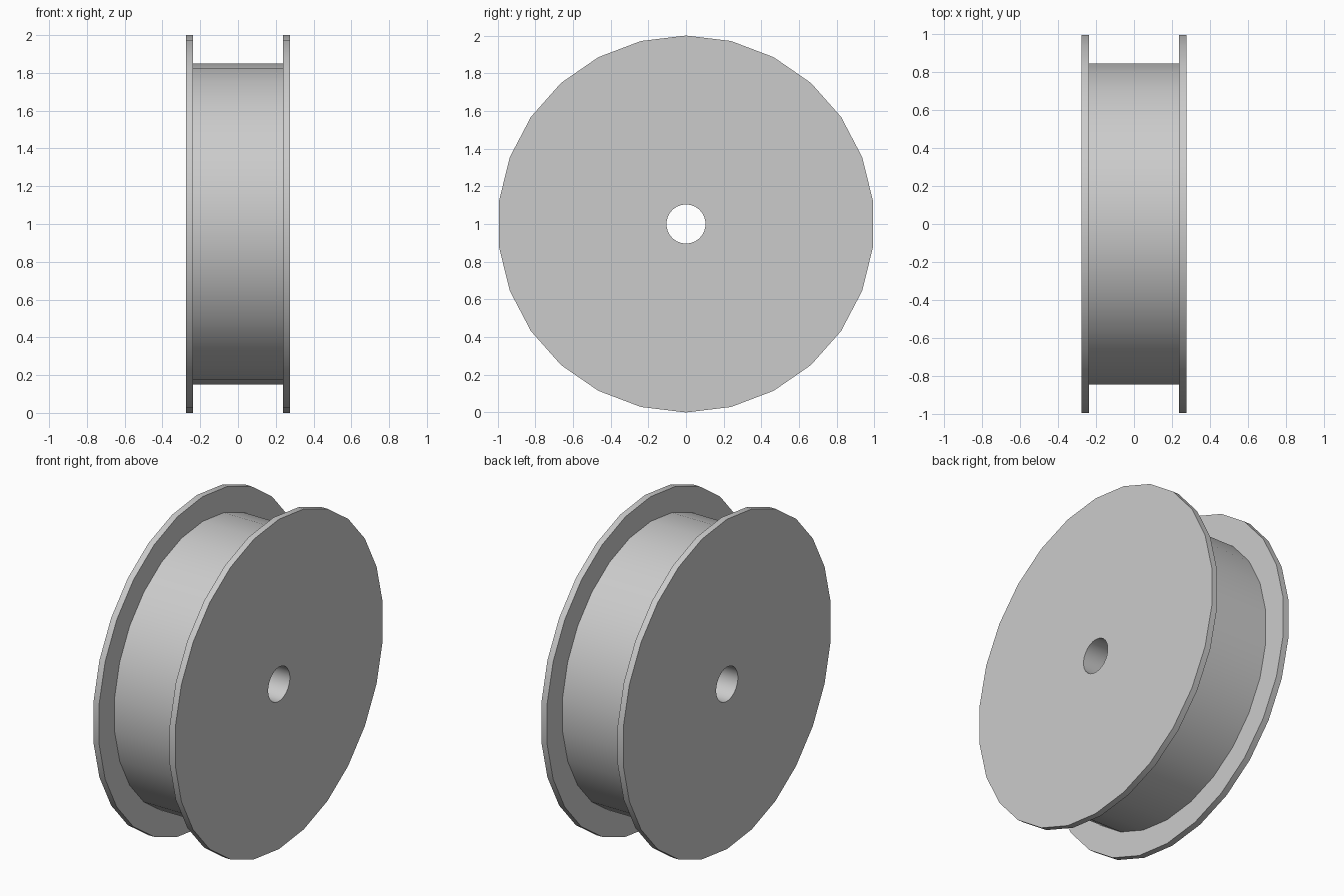
import bpy, bmesh, math
from mathutils import Vector, Matrix

cube = bpy.data.objects.get("Cube")
if cube:
    bpy.data.objects.remove(cube, do_unlink=True)

SIDES = 26
RIM, DRUM, BORE = 1.0, 0.85, 0.104      # radii
OUTER, INNER = 0.275, 0.237             # flange faces along the axle

grey = bpy.data.materials.new("light grey")
grey.use_nodes = True
colour = (0.6, 0.6, 0.6, 1)
grey.diffuse_color = colour
grey.node_tree.nodes["Principled BSDF"].inputs["Base Color"].default_value = colour


def lathe(name, profile):
    """Turn a closed (x, radius) profile around the x axle."""
    bm = bmesh.new()
    rings = []
    for i in range(SIDES):
        turn = Matrix.Rotation(math.tau * i / SIDES, 4, "X")
        rings.append([bm.verts.new(turn @ Vector((x, 0, r))) for x, r in profile])
    count = len(profile)
    for i in range(SIDES):
        a, b = rings[i], rings[(i + 1) % SIDES]
        for j in range(count):
            k = (j + 1) % count
            bm.faces.new((a[j], a[k], b[k], b[j]))
    bmesh.ops.recalc_face_normals(bm, faces=bm.faces)
    mesh = bpy.data.meshes.new(name)
    bm.to_mesh(mesh)
    bm.free()
    mesh.materials.append(grey)
    obj = bpy.data.objects.new(name, mesh)
    bpy.context.collection.objects.link(obj)
    obj.location.z = RIM
    bpy.ops.object.select_all(action="DESELECT")
    obj.select_set(True)
    bpy.context.view_layer.objects.active = obj
    bpy.ops.object.shade_smooth_by_angle(angle=math.radians(30))
    return obj


# Flanged wheel: half profile from bore to rim to drum, mirrored along the axle
half = [(OUTER, BORE), (OUTER, RIM), (INNER, RIM), (INNER, DRUM)]
lathe("flanged_wheel", half + [(-x, r) for x, r in reversed(half)])
